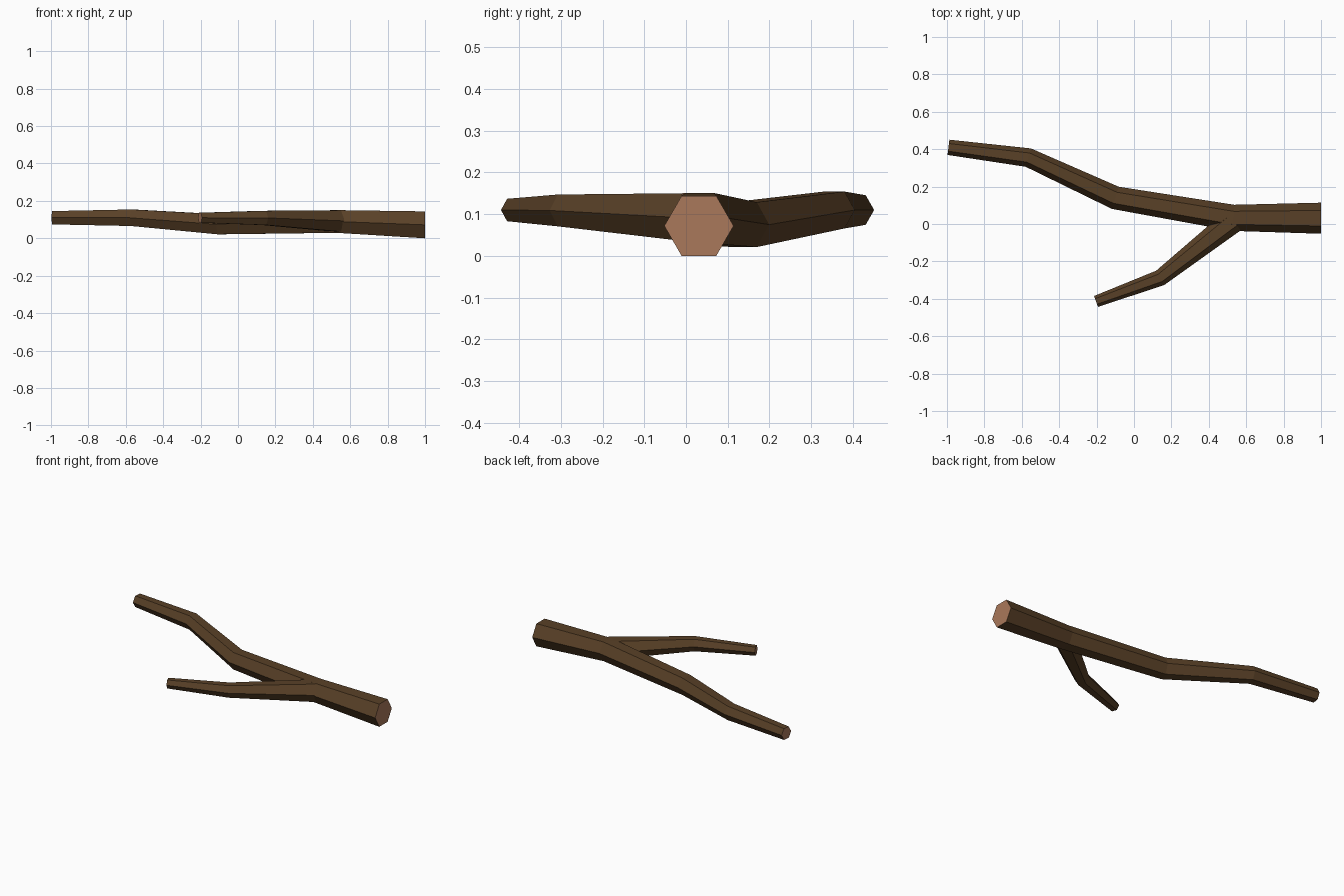
import bpy, bmesh, math
from mathutils import Vector

if "Cube" in bpy.data.objects:
    bpy.data.objects.remove(bpy.data.objects["Cube"])

def material(name, rgb):
    m = bpy.data.materials.new(name)
    m.diffuse_color = (*rgb, 1)
    m.use_nodes = True
    m.node_tree.nodes["Principled BSDF"].inputs["Base Color"].default_value = m.diffuse_color
    return m

bark = material("dark bark", (0.100, 0.052, 0.020))
wood = material("cut wood", (0.40, 0.19, 0.105))

def limb(name, path, sides=6):
    """Tapered six-sided limb; path points are (x, y, z, radius)."""
    pts = [Vector(p[:3]) for p in path]
    bm = bmesh.new()
    rings = []
    for i, p in enumerate(pts):
        # mitred ring: upright, turned to the average heading
        d = Vector((0, 0, 0))
        if i > 0:
            d += (p - pts[i - 1]).normalized()
        if i < len(pts) - 1:
            d += (pts[i + 1] - p).normalized()
        d.z = 0
        d.normalize()
        side = Vector((-d.y, d.x, 0))
        ring = []
        for k in range(sides):
            a = 2 * math.pi * k / sides
            off = side * math.cos(a) + Vector((0, 0, 1)) * math.sin(a)
            ring.append(bm.verts.new(p + off * path[i][3]))
        rings.append(ring)
    for a, b in zip(rings, rings[1:]):
        for k in range(sides):
            n = (k + 1) % sides
            bm.faces.new((a[k], a[n], b[n], b[k]))
    # sawn ends
    for ring in (rings[0], rings[-1]):
        bm.faces.new(ring).material_index = 1
    bmesh.ops.recalc_face_normals(bm, faces=bm.faces)
    me = bpy.data.meshes.new(name)
    bm.to_mesh(me)
    bm.free()
    me.materials.append(bark)
    me.materials.append(wood)
    ob = bpy.data.objects.new(name, me)
    bpy.context.collection.objects.link(ob)

# long bent branch
limb("main_branch", [
    (1.0, 0.031, 0.072, 0.083),
    (0.53, 0.033, 0.090, 0.070),
    (-0.10, 0.140, 0.075, 0.062),
    (-0.565, 0.355, 0.110, 0.051),
    (-0.992, 0.410, 0.110, 0.041),
])

# forked twig growing out of the first bend
limb("side_branch", [
    (0.53, 0.018, 0.093, 0.066),
    (0.14, -0.288, 0.109, 0.044),
    (-0.203, -0.414, 0.110, 0.031),
])
